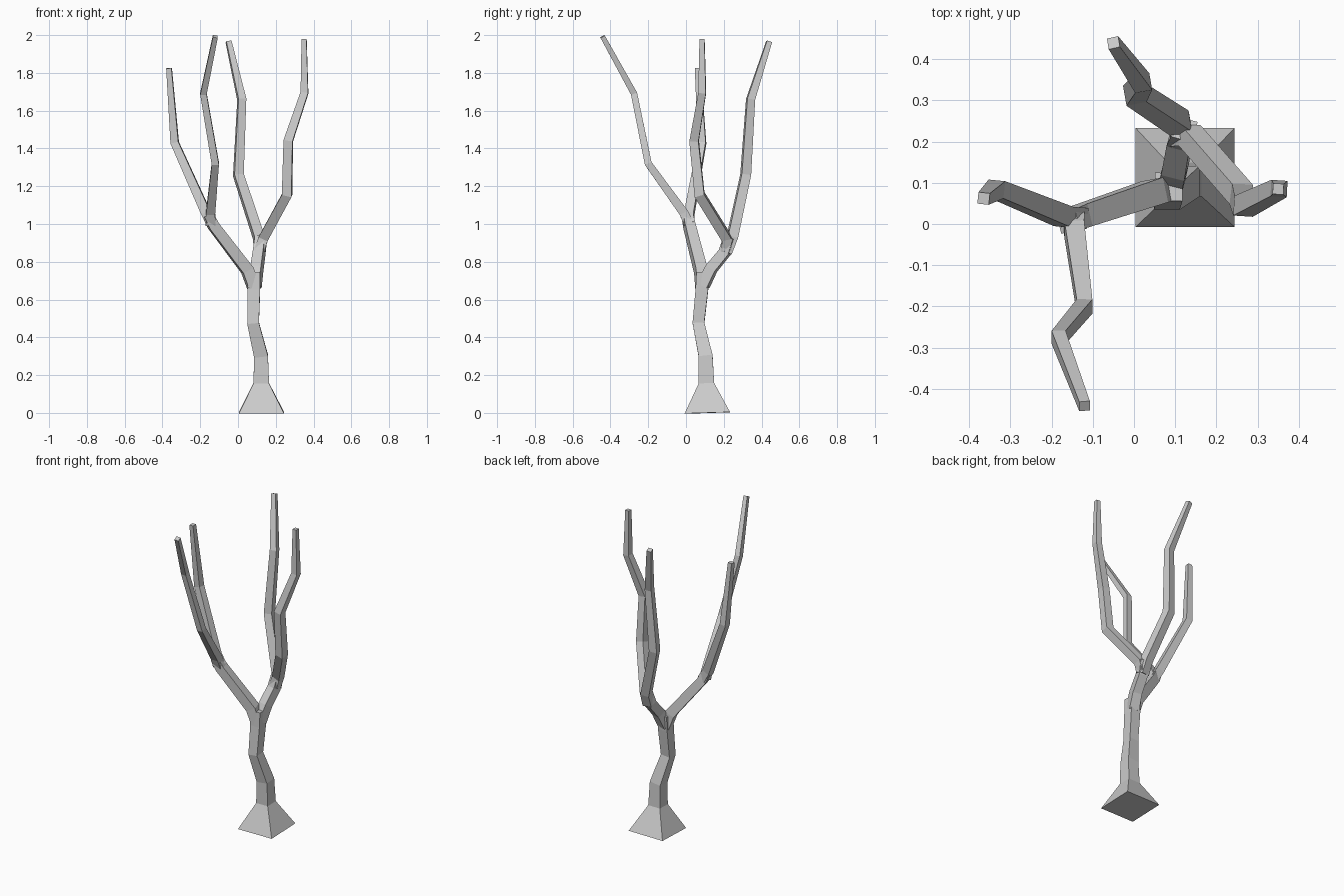
import bpy, bmesh
from mathutils import Vector

Z = Vector((0, 0, 1))


def square_tube(name, path, side=None):
    """Sweep a square section along (x, y, z, half_width) points."""
    pts = [Vector(p[:3]) for p in path]
    segs = [(b - a).normalized() for a, b in zip(pts, pts[1:])]
    # by default one face of the tube looks upward
    side = Vector(side) if side else Z.cross(segs[0]).normalized()
    bm = bmesh.new()
    rings = []
    for i, p in enumerate(pts):
        before, after = segs[max(i - 1, 0)], segs[min(i, len(segs) - 1)]
        d = (before + after).normalized()
        u = (side - d * side.dot(d)).normalized()
        v = d.cross(u)
        side = u
        r = path[i][3]
        rings.append([bm.verts.new(p + u * a * r + v * b * r)
                      for a, b in ((1, 1), (-1, 1), (-1, -1), (1, -1))])
    for lo, hi in zip(rings, rings[1:]):
        for k in range(4):
            n = (k + 1) % 4
            bm.faces.new((lo[k], lo[n], hi[n], hi[k]))
    bm.faces.new(rings[0][::-1])
    bm.faces.new(rings[-1])
    bmesh.ops.recalc_face_normals(bm, faces=bm.faces)
    mesh = bpy.data.meshes.new(name)
    bm.to_mesh(mesh)
    bm.free()
    obj = bpy.data.objects.new(name, mesh)
    bpy.context.collection.objects.link(obj)
    return obj


# trunk with flared root (flat on the ground)
square_tube("trunk", [
    (0.124, 0.113, 0.0, 0.12), (0.123, 0.108, 0.157, 0.041),
    (0.122, 0.104, 0.30, 0.037), (0.08, 0.066, 0.475, 0.031),
    (0.084, 0.084, 0.65, 0.033), (0.084, 0.09, 0.745, 0.034)], side=(1, 0, 0))

# two main limbs
square_tube("left_limb", [
    (0.082, 0.084, 0.665, 0.030), (0.05, 0.078, 0.755, 0.031),
    (-0.13, 0.018, 0.99, 0.028), (-0.16, 0.006, 1.05, 0.026)])
square_tube("back_limb", [
    (0.088, 0.09, 0.675, 0.031), (0.10, 0.135, 0.765, 0.029),
    (0.112, 0.205, 0.85, 0.028), (0.122, 0.23, 0.93, 0.027)])

# four upper branches
square_tube("left_branch", [
    (-0.135, 0.015, 1.0, 0.026), (-0.17, 0.018, 1.06, 0.025),
    (-0.335, 0.085, 1.43, 0.021), (-0.365, 0.062, 1.825, 0.014)])
square_tube("front_branch", [
    (-0.145, 0.015, 1.0, 0.026), (-0.145, -0.012, 1.06, 0.024),
    (-0.12, -0.2, 1.32, 0.019), (-0.183, -0.275, 1.69, 0.017),
    (-0.12, -0.442, 1.993, 0.013)])
square_tube("right_branch", [
    (0.112, 0.215, 0.86, 0.027), (0.135, 0.215, 0.925, 0.026),
    (0.26, 0.072, 1.155, 0.026), (0.266, 0.043, 1.44, 0.024),
    (0.352, 0.086, 1.695, 0.020), (0.35, 0.085, 1.98, 0.013)])
square_tube("back_branch", [
    (0.115, 0.212, 0.85, 0.028), (0.11, 0.245, 0.93, 0.027),
    (0.002, 0.316, 1.26, 0.025), (0.02, 0.342, 1.66, 0.021),
    (-0.05, 0.440, 1.965, 0.014)])
